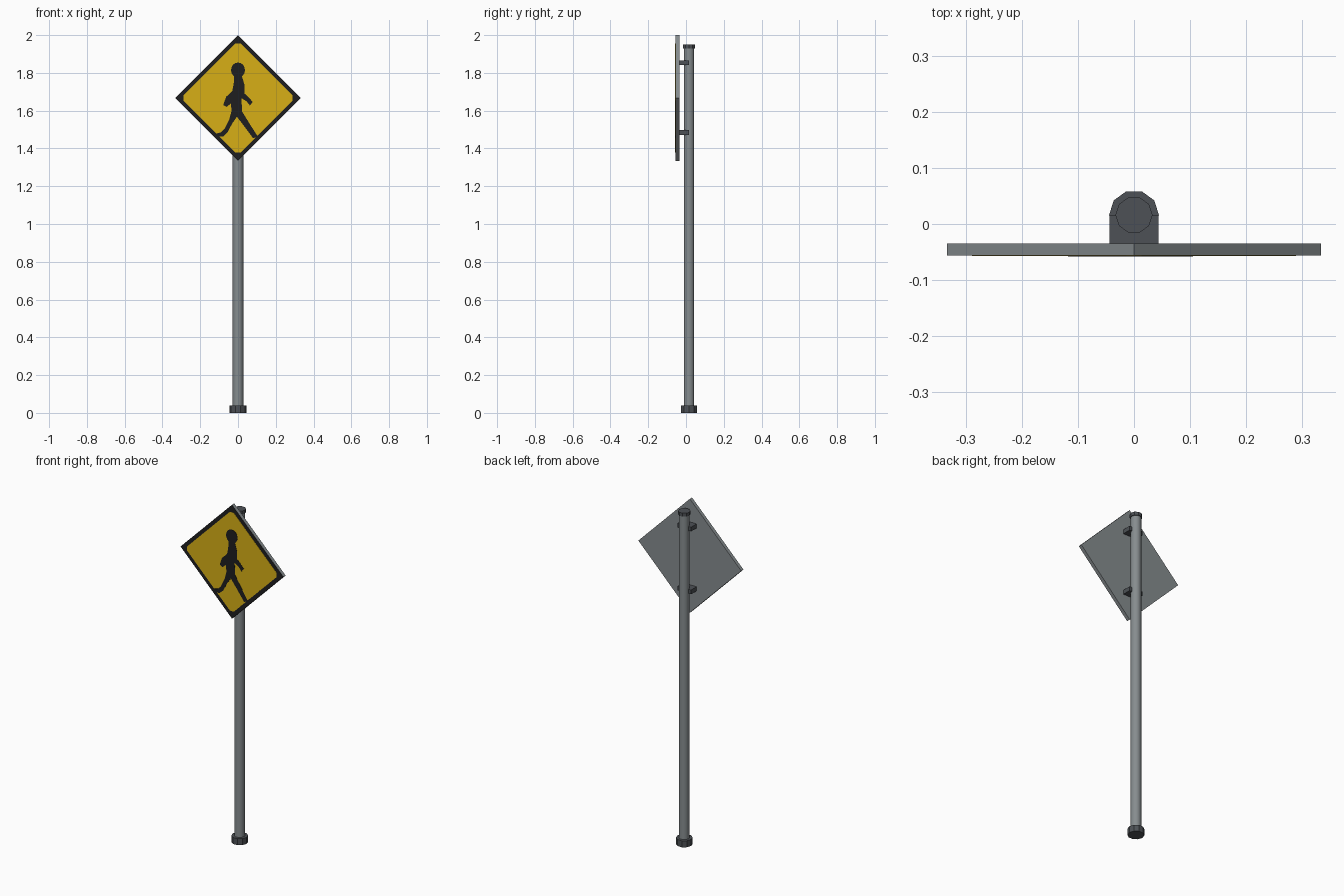
import bpy, bmesh, math
from mathutils import Vector

if "Cube" in bpy.data.objects:
    bpy.data.objects.remove(bpy.data.objects["Cube"])


def mat(name, rgb):
    m = bpy.data.materials.new(name)
    m.diffuse_color = (*rgb, 1)
    m.use_nodes = True
    m.node_tree.nodes["Principled BSDF"].inputs["Base Color"].default_value = m.diffuse_color
    return m


STEEL = mat("grey steel", (0.24, 0.265, 0.275))
DARK = mat("dark steel", (0.075, 0.083, 0.093))
BLACK = mat("black paint", (0.013, 0.013, 0.014))
YELLOW = mat("yellow paint", (0.68, 0.43, 0.008))

POLE_Y = 0.016
SIGN_Z = 1.667


def finish(name, bm, *mats):
    bmesh.ops.recalc_face_normals(bm, faces=bm.faces)
    me = bpy.data.meshes.new(name)
    bm.to_mesh(me)
    bm.free()
    for m in mats:
        me.materials.append(m)
    ob = bpy.data.objects.new(name, me)
    bpy.context.collection.objects.link(ob)
    return ob


def tube(name, r, z0, z1, m, sides=10):
    bm = bmesh.new()
    ring = [(r * math.cos(math.tau * i / sides), POLE_Y + r * math.sin(math.tau * i / sides), z0)
            for i in range(sides)]
    f = bm.faces.new([bm.verts.new(p) for p in ring])
    ext = bmesh.ops.extrude_face_region(bm, geom=[f], use_keep_orig=True)
    bmesh.ops.translate(bm, vec=(0, 0, z1 - z0),
                        verts=[v for v in ext["geom"] if isinstance(v, bmesh.types.BMVert)])
    return finish(name, bm, m)


def plate(name, outlines, y0, y1, *mats):
    """Flat x-z outlines extruded from y0 (front) back to y1."""
    bm = bmesh.new()
    for pts in outlines:
        f = bm.faces.new([bm.verts.new((x, y0, z)) for x, z in pts])
        ext = bmesh.ops.extrude_face_region(bm, geom=[f], use_keep_orig=True)
        bmesh.ops.translate(bm, vec=(0, y1 - y0, 0),
                            verts=[v for v in ext["geom"] if isinstance(v, bmesh.types.BMVert)])
    return finish(name, bm, *mats)


# Pole, base collar and end cap
pole = tube("pole", 0.0285, 0.003, 1.935, STEEL)
tube("base_collar", 0.0445, 0.0, 0.038, DARK)
tube("pole_cap", 0.033, 1.93, 1.95, DARK)
bpy.context.view_layer.objects.active = pole
pole.select_set(True)
bpy.ops.object.shade_smooth_by_angle(angle=math.radians(40))

# Brackets holding the sign on the pole
for label, z in (("upper", 1.853), ("lower", 1.485)):
    h = 0.0125
    plate(label + "_bracket", [[(-0.044, z - h), (0.044, z - h), (0.044, z + h), (-0.044, z + h)]],
          -0.036, POLE_Y, DARK)

# Diamond plate: steel with a black painted front
R = 0.333
sign = plate("sign_plate", [[(0, SIGN_Z - R), (R, SIGN_Z), (0, SIGN_Z + R), (-R, SIGN_Z)]],
             -0.056, -0.035, STEEL, BLACK)
for p in sign.data.polygons:
    if p.normal.y < -0.9:
        p.material_index = 1

# Yellow field with clipped corners
a, c = 0.289, 0.013
corners = []
for k in range(4):
    d = Vector((math.cos(k * math.pi / 2), math.sin(k * math.pi / 2)))
    n = Vector((-d.y, d.x))
    for s in (-c, c):
        q = d * a + n * s
        corners.append((q.x, SIGN_Z + q.y))
plate("yellow_field", [corners], -0.057, -0.0555, YELLOW)

# Walking figure: head and body silhouettes (body in hundredths)
head = [(0.037 * math.cos(math.tau * i / 16), 1.815 + 0.04 * math.sin(math.tau * i / 16))
        for i in range(16)]
body = [(-2, 178.5), (-2.3, 174), (-3, 170.5), (-6.3, 167.3), (-7.8, 163), (-6, 162),
        (-3.8, 163.8), (-3.4, 160), (-4.6, 155.5), (-7, 150.5), (-9, 148.5), (-11.8, 147.8),
        (-10.5, 146.2), (-8, 146.2), (-5.5, 148.5), (-3.2, 153), (-0.6, 156.8),
        (3.5, 151.5), (8, 145.4), (10.5, 146.3), (6.5, 152.5), (2.2, 159.5), (1.8, 166.6),
        (4.5, 165), (6.3, 162.7), (7.8, 164.6), (5.3, 167.5), (3.3, 169.2), (3.5, 173.5), (2, 178.5)]
plate("walking_figure", [head, [(x / 100, z / 100) for x, z in body]], -0.058, -0.0565, BLACK)
